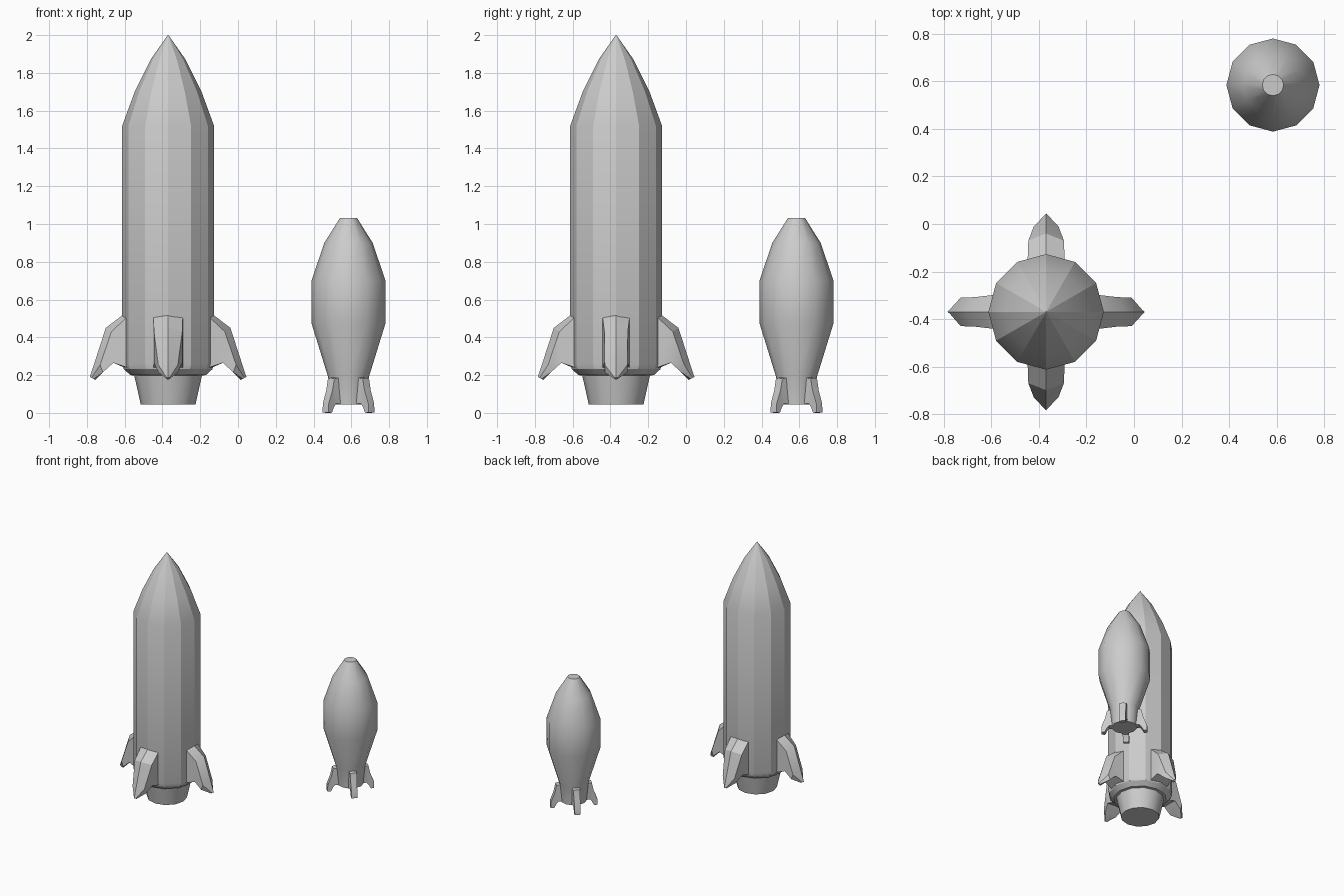
import bpy, bmesh
from math import sin, cos, pi, radians

if "Cube" in bpy.data.objects:
    bpy.data.objects.remove(bpy.data.objects["Cube"])


def finish(bm, name, angle):
    bmesh.ops.remove_doubles(bm, verts=bm.verts, dist=1e-5)
    bmesh.ops.recalc_face_normals(bm, faces=bm.faces)
    me = bpy.data.meshes.new(name)
    bm.to_mesh(me)
    bm.free()
    ob = bpy.data.objects.new(name, me)
    bpy.context.collection.objects.link(ob)
    bpy.ops.object.select_all(action='DESELECT')
    ob.select_set(True)
    bpy.context.view_layer.objects.active = ob
    bpy.ops.object.shade_smooth_by_angle(angle=radians(angle))
    return ob


def loft(bm, rings):
    """Skin closed rings of equal length and cap both ends."""
    vs = [[bm.verts.new(p) for p in r] for r in rings]
    n = len(vs[0])
    for a, b in zip(vs, vs[1:]):
        for i in range(n):
            j = (i + 1) % n
            bm.faces.new((a[i], a[j], b[j], b[i]))
    bm.faces.new(vs[0])
    bm.faces.new(vs[-1])


def turned(name, profile, centre, angle=35, sides=12):
    bm = bmesh.new()
    loft(bm, [[(centre + r * cos(2 * pi * i / sides), centre + r * sin(2 * pi * i / sides), z)
               for i in range(sides)] for r, z in profile])
    return finish(bm, name, angle)


def fin(name, stations, centre, turn):
    """Each station: ridge (r, z), outer edge (r, z), inner edge (r, z), keel (r, z), half widths."""
    def place(r, w, z):
        return (centre + r * cos(turn) - w * sin(turn), centre + r * sin(turn) + w * cos(turn), z)
    bm = bmesh.new()
    rings = []
    for ridge, outer, inner, keel, w in stations:
        rings.append([place(ridge[0], 0, ridge[1]), place(outer[0], w, outer[1]),
                      place(inner[0], w, inner[1]), place(keel[0], 0, keel[1]),
                      place(inner[0], -w, inner[1]), place(outer[0], -w, outer[1])])
    loft(bm, rings)
    return finish(bm, name, 30)


# Large rocket: body with nose cone, and engine nozzle
BIG = -0.37
turned("large_rocket_body", [(0.18, 0.198), (0.20, 0.20), (0.235, 0.232), (0.243, 0.26),
                             (0.243, 1.52), (0.177, 1.70), (0.093, 1.87), (0.002, 2.0)], BIG, 22)
turned("large_rocket_nozzle", [(0.145, 0.045), (0.182, 0.21)], BIG)

# Four ridged swept fins on the axes, slightly broader front and back
for k in range(4):
    root, mid, low = (0.078, 0.075, 0.052) if k % 2 else (0.072, 0.062, 0.06)
    fin(f"large_fin_{k + 1}", [
        ((0.225, 0.53), (0.215, 0.51), (0.215, 0.24), (0.22, 0.235), root),
        ((0.33, 0.45), (0.30, 0.43), (0.29, 0.265), (0.29, 0.27), mid),
        ((0.385, 0.28), (0.36, 0.255), (0.345, 0.215), (0.345, 0.215), low),
        ((0.415, 0.19), (0.405, 0.186), (0.395, 0.18), (0.385, 0.175), 0.008),
    ], BIG, k * pi / 2)

# Small rocket: bulging body with blunt top
SMALL = 0.585
turned("small_rocket_body", [(0.095, 0.045), (0.108, 0.19), (0.196, 0.475), (0.196, 0.70),
                             (0.128, 0.90), (0.045, 1.032)], SMALL)

# Four small flared fins on the diagonals
for k in range(4):
    fin(f"small_fin_{k + 1}", [
        ((0.08, 0.19), (0.08, 0.19), (0.08, 0.05), (0.08, 0.05), 0.032),
        ((0.13, 0.185), (0.13, 0.18), (0.115, 0.05), (0.115, 0.05), 0.024),
        ((0.143, 0.12), (0.143, 0.12), (0.132, 0.03), (0.132, 0.03), 0.023),
        ((0.172, 0.05), (0.170, 0.05), (0.145, 0.003), (0.145, 0.002), 0.022),
        ((0.174, 0.003), (0.172, 0.003), (0.15, 0.0), (0.15, 0.0), 0.022),
    ], SMALL, pi / 4 + k * pi / 2)
